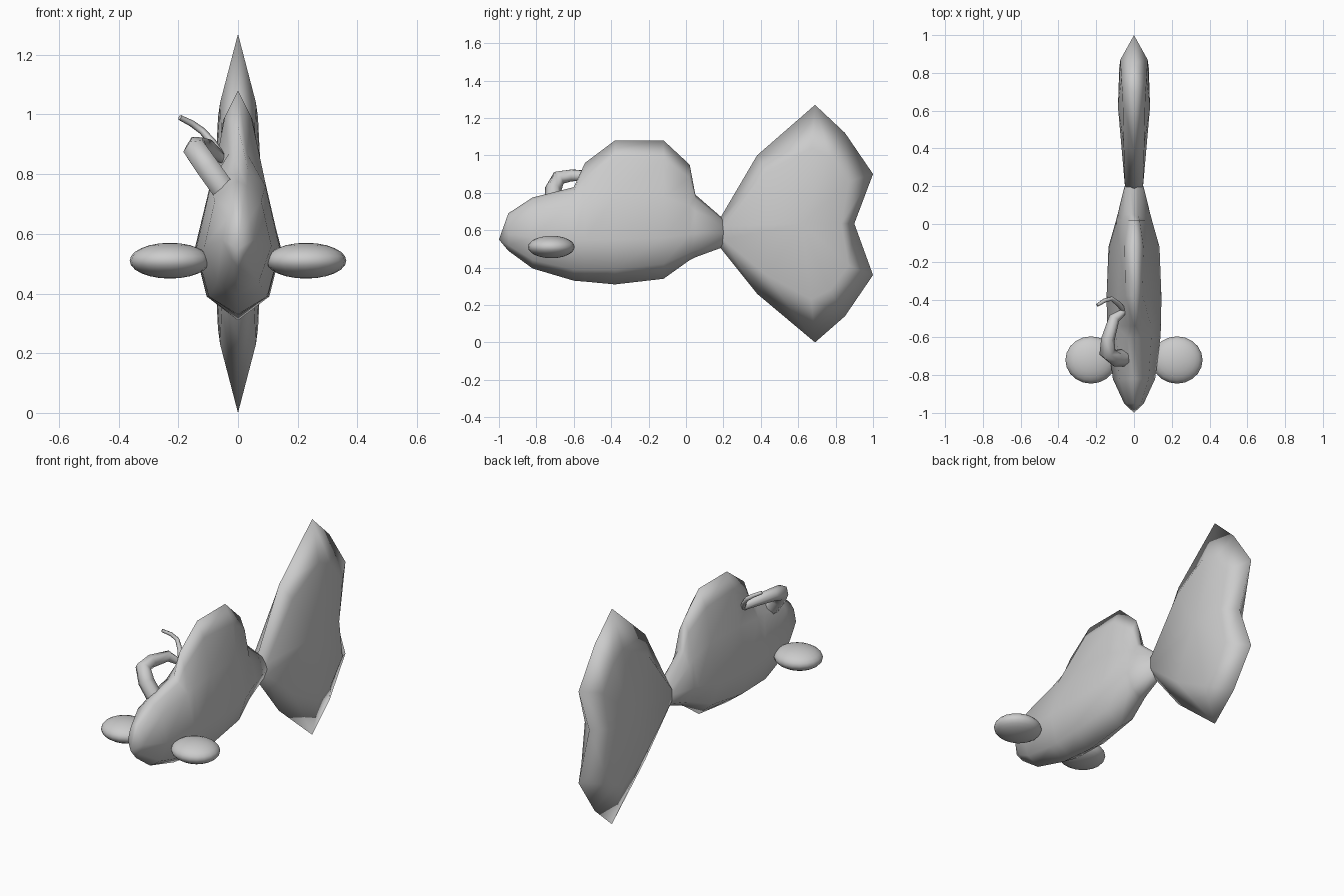
import bpy, bmesh

cube = bpy.data.objects.get("Cube")
if cube:
    bpy.data.objects.remove(cube, do_unlink=True)

# Single plain grey
GREY = (0.6, 0.6, 0.6, 1)
grey = bpy.data.materials.new("plain_grey")
grey.diffuse_color = GREY
grey.use_nodes = True
grey.node_tree.nodes["Principled BSDF"].inputs["Base Color"].default_value = GREY


def finish(name, bm):
    """Turn a closed bmesh into a smooth, coloured object."""
    bmesh.ops.recalc_face_normals(bm, faces=bm.faces)
    for f in bm.faces:
        f.smooth = True
    mesh = bpy.data.meshes.new(name)
    bm.to_mesh(mesh)
    bm.free()
    mesh.materials.append(grey)
    obj = bpy.data.objects.new(name, mesh)
    bpy.context.collection.objects.link(obj)
    return obj


# Body and dorsal fin: sections along y.
# y, belly z, (lower, middle, shoulder, fin) as half width and z, top z
SECTIONS = [
    (-0.95, .49, (.025, .52), (.052, .58), (.038, .65), (.015, .68), .69),
    (-0.82, .395, (.07, .44), (.112, .56), (.078, .71), (.03, .76), .775),
    (-0.60, .33, (.098, .39), (.14, .55), (.092, .76), (.035, .81), .83),
    (-0.54, .325, (.10, .39), (.143, .55), (.092, .77), (.03, .87), .96),
    (-0.38, .31, (.105, .39), (.145, .55), (.085, .78), (.045, .99), 1.08),
    (-0.12, .34, (.09, .42), (.135, .56), (.075, .78), (.05, .98), 1.08),
    (0.02, .44, (.06, .48), (.095, .58), (.06, .73), (.03, .88), .95),
    (0.05, .455, (.055, .49), (.087, .58), (.055, .70), (.02, .77), .79),
    (0.20, .51, (.03, .53), (.05, .585), (.04, .62), (.02, .65), .66),
]
bm = bmesh.new()
rings = []
for y, belly, *side, top in SECTIONS:
    loop = [(0, belly)] + side + [(0, top)] + [(-x, z) for x, z in reversed(side)]
    rings.append([bm.verts.new((x, y, z)) for x, z in loop])
n = len(rings[0])
for a, b in zip(rings, rings[1:]):
    for i in range(n):
        j = (i + 1) % n
        bm.faces.new((a[i], a[j], b[j], b[i]))
nose = bm.verts.new((0, -1, .55))
for i in range(n):
    bm.faces.new((nose, rings[0][i], rings[0][(i + 1) % n]))
bm.faces.new(rings[-1])
finish("body", bm)

# Tail fin: sharp rim with a raised inner loop on both sides
RIM = [(.18, .66), (.38, 1.0), (.69, 1.27), (.85, 1.12), (1, .9), (.9, .635),
       (1, .36), (.85, .14), (.69, 0), (.38, .26), (.18, .51)]
INNER = [(.20, .62, .048), (.43, .91, .055), (.67, 1.04, .06), (.77, .99, .067),
         (.87, .86, .072), (.83, .635, .078), (.87, .41, .072), (.77, .28, .067),
         (.67, .23, .06), (.43, .36, .055), (.20, .55, .048)]
bm = bmesh.new()
rim = [bm.verts.new((0, y, z)) for y, z in RIM]
for s in (1, -1):
    inner = [bm.verts.new((s * x, y, z)) for y, z, x in INNER]
    centre = bm.verts.new((s * .085, .62, .635))
    for i in range(len(rim)):
        j = (i + 1) % len(rim)
        bm.faces.new((rim[i], rim[j], inner[j], inner[i]))
        bm.faces.new((inner[i], inner[j], centre))
finish("tail_fin", bm)

# Side fins: flattened spheres
for side, s in (("left", 1), ("right", -1)):
    bm = bmesh.new()
    bmesh.ops.create_uvsphere(bm, u_segments=20, v_segments=12, radius=1)
    for v in bm.verts:
        v.co = (s * .228 + v.co.x * .135, -.72 + v.co.y * .125, .51 + v.co.z * .06)
    finish(side + "_side_fin", bm)


def tube(name, points):
    """Tapered tube through (x, y, z, radius) points."""
    curve = bpy.data.curves.new(name, "CURVE")
    curve.dimensions = "3D"
    curve.bevel_depth = 1
    curve.bevel_resolution = 1
    curve.use_fill_caps = True
    spline = curve.splines.new("POLY")
    spline.points.add(len(points) - 1)
    for p, (x, y, z, r) in zip(spline.points, points):
        p.co = (x, y, z, 1)
        p.radius = r
    spline.use_smooth = True
    curve.materials.append(grey)
    bpy.context.collection.objects.link(bpy.data.objects.new(name, curve))


# Bent feeler on the head, with a thin tip
tube("feeler", [(-.05, -.71, .75, .045), (-.10, -.71, .82, .045),
                (-.142, -.68, .88, .043), (-.138, -.61, .893, .036),
                (-.105, -.50, .89, .03), (-.05, -.46, .85, .016)])
tube("feeler_tip", [(-.05, -.46, .85, .014), (-.085, -.42, .905, .014),
                    (-.12, -.395, .945, .012), (-.155, -.405, .97, .011),
                    (-.195, -.43, .99, .009)])
